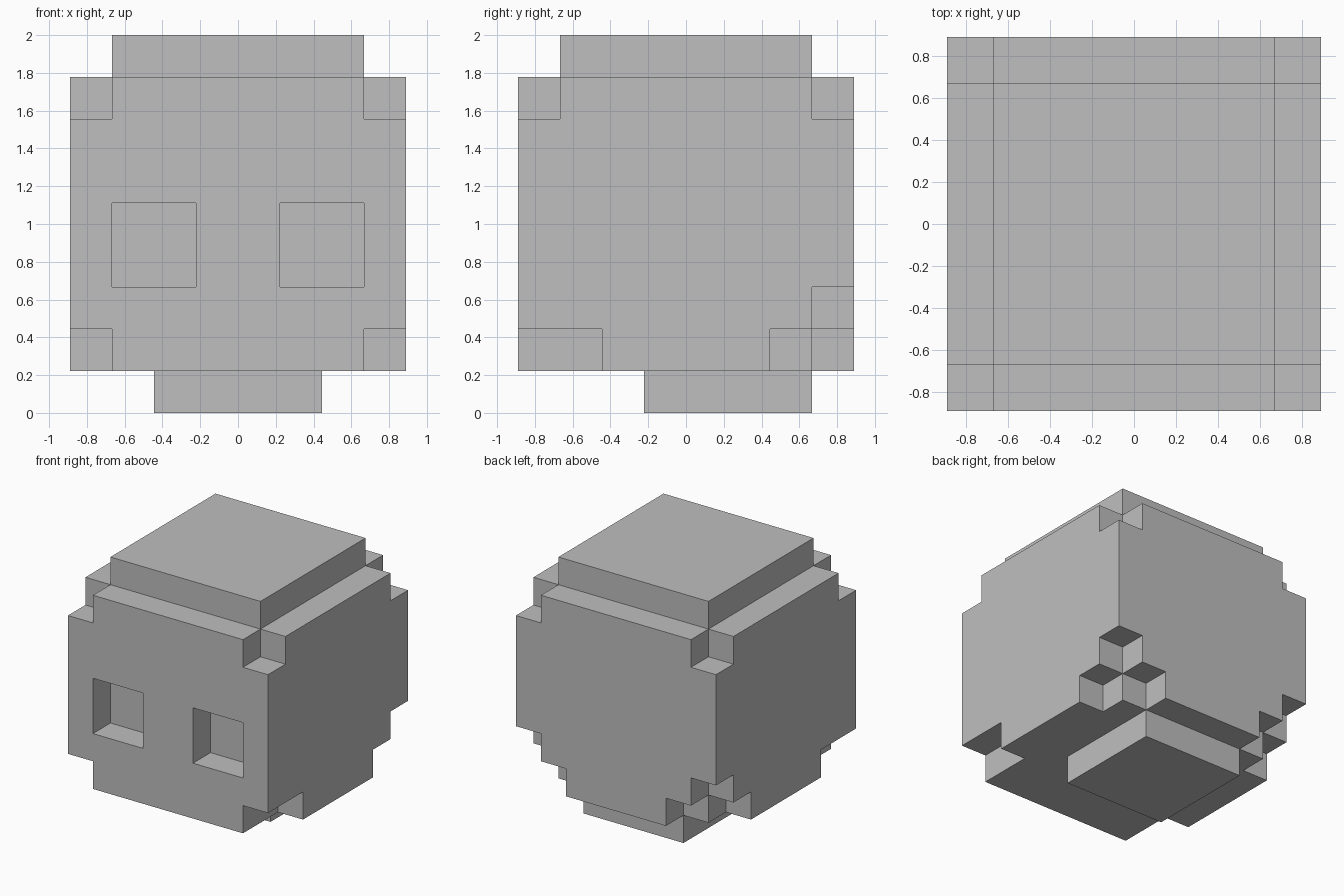
import bpy
import bmesh

cube = bpy.data.objects.get("Cube")
if cube:
    bpy.data.objects.remove(cube, do_unlink=True)

U = 2 / 9  # one block of the blocky grid

bone = bpy.data.materials.new("bone_grey")
bone.use_nodes = True
bone.diffuse_color = (0.52, 0.52, 0.52, 1)
bone.node_tree.nodes["Principled BSDF"].inputs["Base Color"].default_value = (0.52, 0.52, 0.52, 1)


def box(name, low, high):
    """Axis-aligned box between two corners given in grid blocks."""
    mesh = bpy.data.meshes.new(name)
    bm = bmesh.new()
    bmesh.ops.create_cube(bm, size=1)
    for v in bm.verts:
        v.co = [U * (a if c < 0 else b) for c, a, b in zip(v.co, low, high)]
    bm.to_mesh(mesh)
    bm.free()
    mesh.materials.append(bone)
    obj = bpy.data.objects.new(name, mesh)
    bpy.context.collection.objects.link(obj)
    return obj


# Main parts: head block, raised crown, narrow jaw
head = box("head", (-4, -4, 1), (4, 4, 8))
box("crown", (-3, -3, 8), (3, 3, 9))
box("jaw", (-2, -1, 0), (2, 3, 1))

# Cuts on the +x side, mirrored to -x below
cuts = [
    ("eye_socket", (1, -5, 3), (3, -3, 5)),
    ("top_front_notch", (3, -5, 7), (5, -3, 9)),
    ("top_back_notch", (3, 3, 7), (5, 5, 9)),
    ("cheek_notch", (3, -5, 0), (5, -2, 2)),
    ("back_side_notch", (3, 2, 0), (5, 5, 2)),
    ("back_notch", (2, 3, 0), (5, 5, 2)),
    ("back_corner_notch", (3, 3, 0), (5, 5, 3)),
]
cutters = []
for name, low, high in cuts:
    for side in (1, -1):
        xs = sorted((side * low[0], side * high[0]))
        cutter = box(name + "_cutter", (xs[0], *low[1:]), (xs[1], *high[1:]))
        cutter.hide_render = True
        mod = head.modifiers.new(name, "BOOLEAN")
        mod.operation = "DIFFERENCE"
        mod.solver = "EXACT"
        mod.object = cutter
        cutters.append(cutter)

# Bake the cuts and drop the cutters
bpy.context.view_layer.update()
depsgraph = bpy.context.evaluated_depsgraph_get()
carved = bpy.data.meshes.new_from_object(head.evaluated_get(depsgraph))
head.modifiers.clear()
head.data = carved
for cutter in cutters:
    bpy.data.objects.remove(cutter, do_unlink=True)
